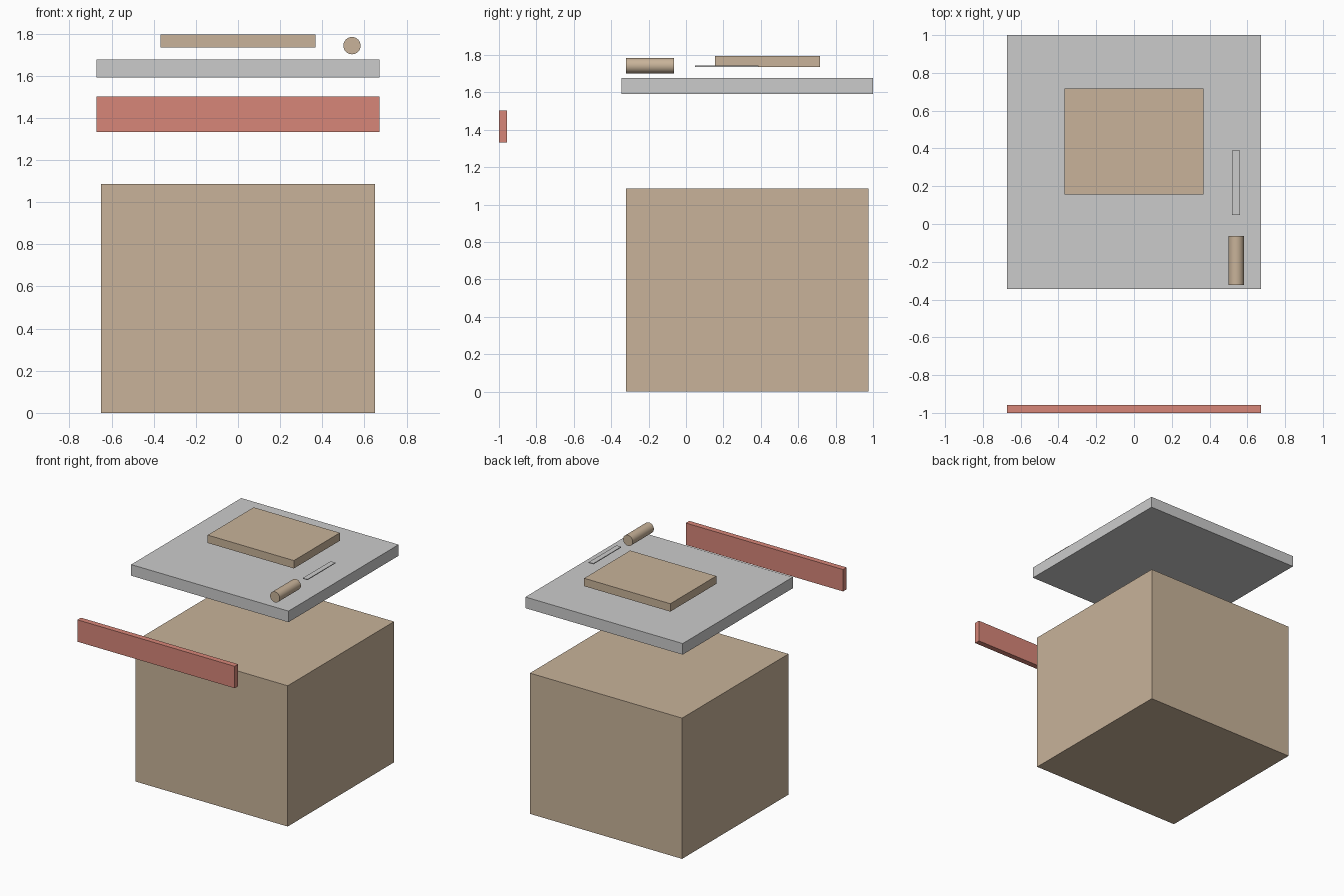
import bpy, math

if "Cube" in bpy.data.objects:
    bpy.data.objects.remove(bpy.data.objects["Cube"])


def material(name, rgb):
    m = bpy.data.materials.new(name)
    m.diffuse_color = (*rgb, 1)
    m.use_nodes = True
    m.node_tree.nodes["Principled BSDF"].inputs["Base Color"].default_value = m.diffuse_color
    return m


def box(name, x, y, z, mat=None):
    """Box from (min, max) ranges on each axis."""
    bpy.ops.mesh.primitive_cube_add(
        size=1, location=[(a + b) / 2 for a, b in (x, y, z)])
    ob = bpy.context.object
    ob.name = name
    ob.scale = [b - a for a, b in (x, y, z)]
    bpy.ops.object.transform_apply(location=False, rotation=False, scale=True)
    if mat:
        ob.data.materials.append(mat)
    return ob


tan = material("tan", (0.58, 0.45, 0.32))
red = material("red", (0.68, 0.24, 0.19))

# Main block and the slab floating over it
box("base_block", (-0.65, 0.65), (-0.322, 0.976), (0, 1.087), tan)
box("top_slab", (-0.672, 0.672), (-0.344, 1.0), (1.592, 1.678))

# Front strip, pulled out forwards
box("front_strip", (-0.672, 0.672), (-1.0, -0.957), (1.333, 1.502), red)

# Raised panel and thin plate above the slab
box("raised_panel", (-0.368, 0.368), (0.156, 0.717), (1.735, 1.796), tan)
box("thin_plate", (0.52, 0.56), (0.048, 0.388), (1.737, 1.743))

# Small roller lying along y
bpy.ops.mesh.primitive_cylinder_add(
    vertices=32, radius=0.041, depth=0.258,
    location=(0.541, -0.193, 1.743), rotation=(math.pi / 2, 0, 0))
roller = bpy.context.object
roller.name = "roller"
roller.data.materials.append(tan)
bpy.ops.object.shade_smooth_by_angle()
